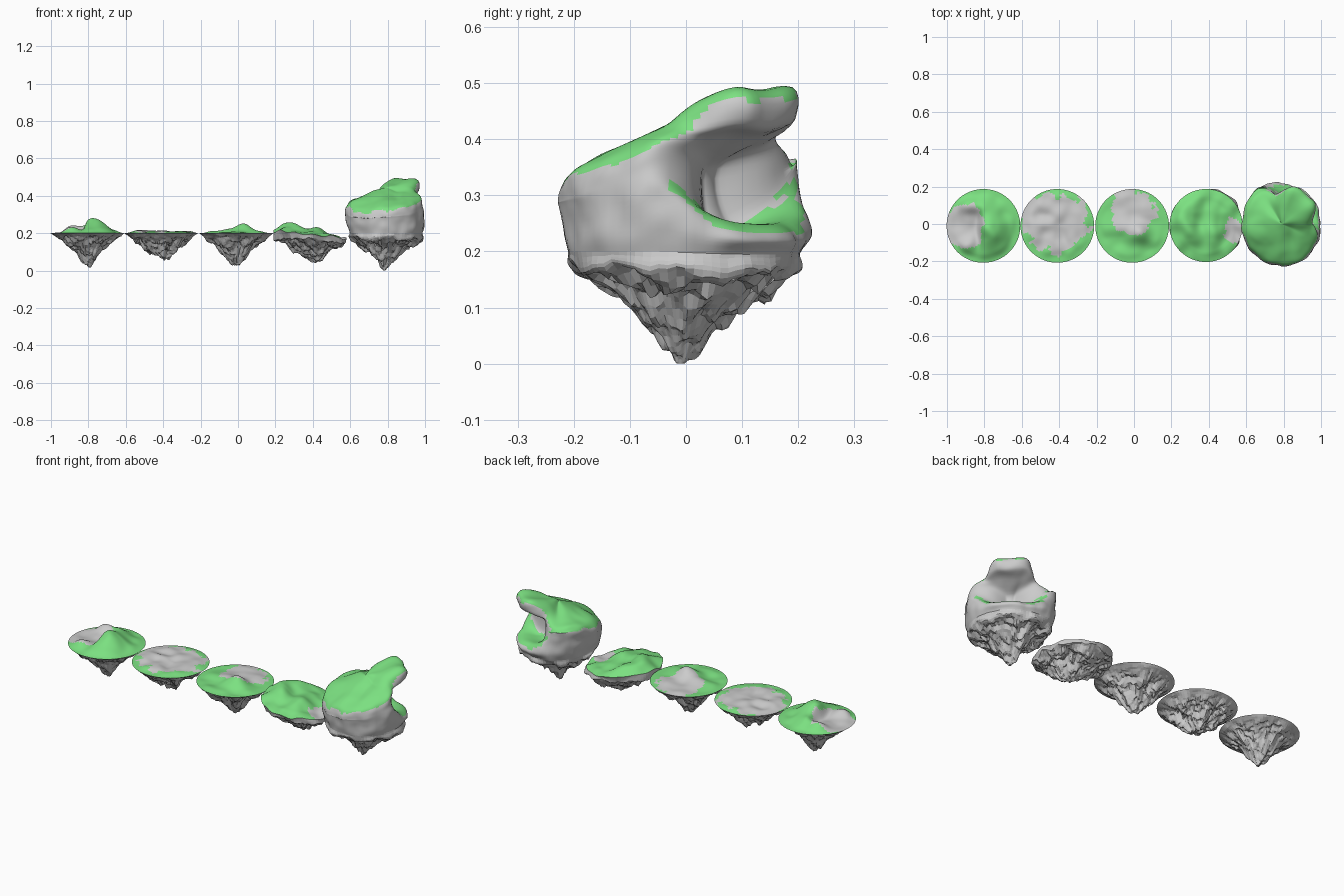
import bpy, bmesh, math
from mathutils import Vector, noise

if "Cube" in bpy.data.objects:
    bpy.data.objects.remove(bpy.data.objects["Cube"])

SEG, SUB = 84, 5
grass = bpy.data.materials.new("grass")
grass.diffuse_color = (0.2, 0.75, 0.22, 1)
grass.use_nodes = True
grass.node_tree.nodes["Principled BSDF"].inputs["Base Color"].default_value = grass.diffuse_color


def n2(x, y, f, s):
    return noise.noise(Vector((x * f + s, y * f - s, s * 1.7)))


def smooth(t):
    t = max(0.0, min(1.0, t))
    return t * t * (3 - 2 * t)


def bump(x, y, px, py, rx, ry, h):
    return h * math.exp(-((x - px) / rx) ** 2 - ((y - py) / ry) ** 2)


def catmull(a, b, c, d, t):
    return b + 0.5 * t * (c - a + t * (2 * a - 5 * b + 4 * c - d + t * (3 * (b - c) + d - a)))


def resample(pts, rounded):
    out = []
    for i in range(len(pts) - 1):
        p, q = pts[i], pts[i + 1]
        o, s = (pts[max(i - 1, 0)], pts[min(i + 2, len(pts) - 1)])
        for k in range(SUB):
            t = k / SUB
            if rounded:
                out.append(tuple(catmull(o[m], p[m], q[m], s[m], t) for m in (0, 1)))
            else:
                out.append((p[0] + (q[0] - p[0]) * t, p[1] + (q[1] - p[1]) * t))
    return out + [pts[-1]]


def island(name, cx, cy, section, rim, top, is_grass, seed, amp=0.027, shift=(0, 0), sx=1.0, lump=0):
    """Revolve section(angle) from the rock tip, over the rim, to the top centre."""
    bm = bmesh.new()
    rows = []
    for j in range(SEG):
        a = 2 * math.pi * j / SEG
        col = []
        for i, (r, z) in enumerate(resample(section(a), lump > 0)):
            x, y = r * math.cos(a), r * math.sin(a)
            f = max(0, 1 - i / (rim * SUB))
            if f > 0:                               # craggy underside
                k = min(1, f * 3.2)
                crag = n2(x, y, 17, seed) + 0.7 * n2(x, y, 41, seed + 3) + 0.4 * n2(x, y, 75, seed + 7)
                g = 1 + 0.22 * k * n2(math.cos(a) * 2.2, math.sin(a) * 2.2 + z * 9, 1, seed)
                z += amp * crag * k + top(x, y, z) * (1 - f) ** 3
                x, y = x * g + shift[0] * f, y * g + shift[1] * f
            else:                                   # turf and rock top
                z += top(x, y, z)
            if lump:                                # uneven boulder sides
                g = 1 + lump * (1 - f) * (noise.noise(Vector((x * 9, y * 9, z * 9 + seed)))
                                          + 0.5 * noise.noise(Vector((x * 22, y * 22, z * 22))))
                x, y = x * g, y * g
            col.append((cx + x * sx, cy + y, max(z, 0.0)))
        rows.append(col)
    n = len(rows[0])
    first, last = bm.verts.new(rows[0][0]), bm.verts.new(rows[0][-1])
    V = [[bm.verts.new(c[i]) for i in range(1, n - 1)] for c in rows]
    made = []
    for j in range(SEG):
        A, B = V[j], V[(j + 1) % SEG]
        made.append((bm.faces.new((first, B[0], A[0])), 0))
        made.append((bm.faces.new((last, A[-1], B[-1])), n))
        for i in range(n - 3):
            made.append((bm.faces.new((A[i], B[i], B[i + 1], A[i + 1])), i + 1))
    bmesh.ops.recalc_face_normals(bm, faces=bm.faces)
    bm.normal_update()
    for f, i in made:
        c = f.calc_center_median()
        up = i >= rim * SUB
        f.smooth = up
        if up and is_grass(c.x - cx, c.y - cy, c.z, f.normal):
            f.material_index = 1
    me = bpy.data.meshes.new(name)
    me.materials.append(None)
    me.materials.append(grass)
    bm.to_mesh(me)
    bm.free()
    ob = bpy.data.objects.new(name, me)
    bpy.context.collection.objects.link(ob)
    return ob


def patch(px, py, rx, ry, s):
    """Grass everywhere except a ragged bare oval."""
    def fn(x, y, z, nrm):
        d = math.hypot((x - px) / rx, (y - py) / ry)
        return d + 0.3 * n2(x, y, 18, s) + 0.15 * n2(x, y, 45, s) > 1
    return fn


def disc(under, edge=0.2, R=0.197):
    pts = under + [(R, edge), (0.15, 0.203), (0.09, 0.205), (0.04, 0.205), (0, 0.205)]
    return lambda a: pts


SHARP = [(0, 0.02), (0.025, 0.042), (0.06, 0.09), (0.1, 0.13), (0.15, 0.166)]
BLUNT = [(0, 0.078), (0.04, 0.08), (0.075, 0.105), (0.115, 0.14), (0.158, 0.17)]


# island with a crescent hill around a bare hollow
def hill_top(x, y, z):
    fade = smooth((0.2 - math.hypot(x, y)) / 0.05)
    h = bump(x, y, 0.035, -0.02, 0.075, 0.11, 0.074) * smooth((x + 0.03) / 0.05 + 0.3)
    h += bump(x, y, -0.07, 0.11, 0.07, 0.04, 0.045) + bump(x, y, -0.09, -0.1, 0.05, 0.04, 0.03)
    return (h + 0.012 * n2(x, y, 14, 1)) * fade


island("crescent_hill_island", -0.805, -0.01, disc(SHARP), 5, hill_top,
       patch(-0.1, 0.0, 0.105, 0.12, 2), 1.3, shift=(0.005, 0))


# flat island with a bare centre
def flat_top(x, y, z):
    return (0.004 + 0.012 * n2(x, y, 16, 5)) * smooth((0.2 - math.hypot(x, y)) / 0.06)


island("flat_island", -0.41, -0.01, disc(BLUNT), 5, flat_top,
       patch(-0.005, 0.02, 0.18, 0.16, 5), 4.1, amp=0.03)


# island with a small central knoll
def knoll_top(x, y, z):
    h = bump(x, y, 0.035, -0.04, 0.055, 0.05, 0.048) + bump(x, y, -0.03, 0.0, 0.06, 0.05, 0.012)
    return (h + 0.01 * n2(x, y, 15, 8)) * smooth((0.2 - math.hypot(x, y)) / 0.05)


island("knoll_island", -0.01, -0.01, disc(SHARP), 5, knoll_top,
       patch(0.0, 0.08, 0.12, 0.125, 9), 7.7, shift=(-0.01, 0))


# tilted island with thick rolling turf
def tilted_top(x, y, z):
    h = -0.11 * x + bump(x, y, -0.1, 0.02, 0.07, 0.13, 0.038) + bump(x, y, 0.03, -0.05, 0.06, 0.08, 0.02)
    return h - bump(x, y, 0.14, -0.03, 0.05, 0.06, 0.012) + 0.018 * n2(x, y, 13, 3)


ROLLED = [(0, 0.065), (0.04, 0.07), (0.085, 0.108), (0.135, 0.135), (0.188, 0.16)]
island("rolling_island", 0.385, -0.008, disc(ROLLED, 0.19, 0.195), 5, tilted_top,
       patch(0.15, -0.03, 0.055, 0.065, 4), 9.2, amp=0.026, shift=(0.03, 0))

# tall boulder island: a plain side profile blended into a cave-and-horn profile
BODY = [(0, 0.005), (0.025, 0.028), (0.065, 0.075), (0.12, 0.125), (0.2, 0.168), (0.208, 0.2),
        (0.22, 0.25), (0.224, 0.3), (0.224, 0.335), (0.218, 0.362), (0.2, 0.385),
        (0.155, 0.402), (0.10, 0.417), (0.05, 0.431), (0, 0.44)]
CAVE = [(0, 0.005), (0.025, 0.028), (0.065, 0.075), (0.12, 0.125), (0.19, 0.155), (0.2, 0.195),
        (0.215, 0.222), (0.18, 0.25), (0.08, 0.252), (0.06, 0.35), (0.14, 0.4),
        (0.208, 0.43), (0.206, 0.488), (0.11, 0.482), (0, 0.44)]


def boulder_section(a):
    deg = math.degrees(a)
    d = abs((deg - 52 + 180) % 360 - 180)
    w = smooth(1.3 * (1 - d / 76))
    lobe = math.exp(-((deg - 120) / 20) ** 2)
    groove = math.exp(-((deg - 98) / 16) ** 2) + 0.5 * math.exp(-((deg - 8) / 16) ** 2)
    out = []
    for i, ((r0, z0), (r1, z1)) in enumerate(zip(BODY, CAVE)):
        tilt = smooth((z0 - 0.27) / 0.08) * r0 * (0.23 * math.sin(a) + 0.1 * math.cos(a))
        z0 += tilt * (1 - w) - (0.2 * r0 * lobe if i > 8 else 0)
        r = r0 + (r1 - r0) * w
        if i > 9:
            r *= 1 - 0.12 * groove
        elif i > 4:
            r *= 1 + 0.04 * lobe
        out.append((r, z0 + (z1 - z0) * w))
    return out


def boulder_top(x, y, z):
    h = 0.012 * n2(x, y, 11, 6) - bump(x, y, 0.06, -0.05, 0.03, 0.15, 0.008)
    return h * smooth((z - 0.2) / 0.1)


def boulder_grass(x, y, z, nrm):
    j = 0.15 * n2(x + z, y, 25, 2)
    if z < 0.3:
        return nrm.z > 0.6 + j and z > 0.22
    return nrm.z > 0.4 + j


island("boulder_island", 0.79, 0.0, boulder_section, 5, boulder_top, boulder_grass,
       11.4, amp=0.027, shift=(-0.008, -0.01), sx=0.95, lump=0.06)
